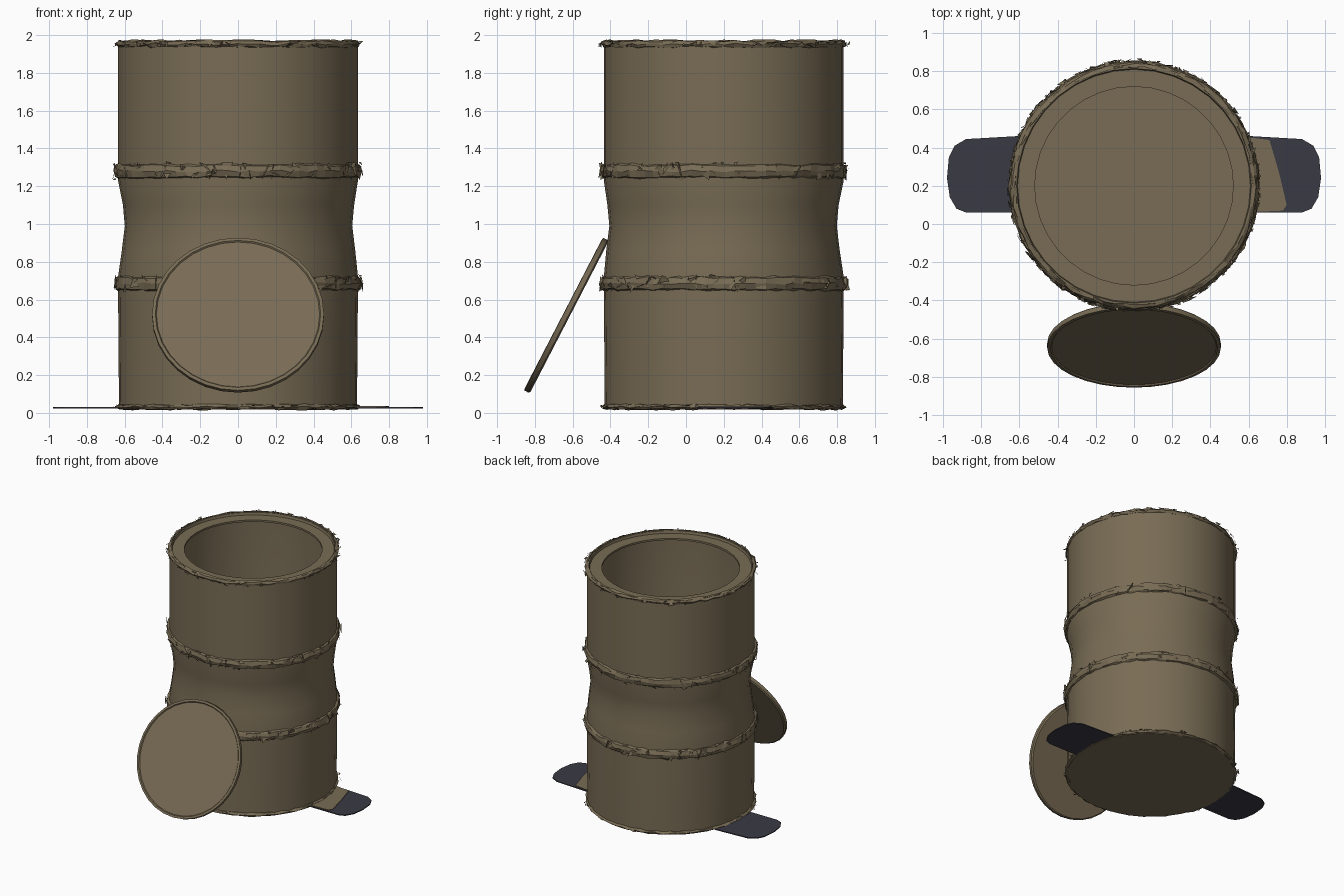
import bpy, bmesh, math, random
from mathutils import Matrix, Vector

random.seed(4)
old = bpy.data.objects.get("Cube")
if old:
    bpy.data.objects.remove(old, do_unlink=True)


def make_material(name, rgb):
    m = bpy.data.materials.new(name)
    m.use_nodes = True
    m.diffuse_color = (*rgb, 1)
    m.node_tree.nodes["Principled BSDF"].inputs["Base Color"].default_value = (*rgb, 1)
    return m


BROWN = make_material("weathered brown", (0.19, 0.15, 0.09))
DARK = make_material("dark slate", (0.042, 0.042, 0.058))
CENTRE = Vector((0, 0.2, 0))


def finish(bm, name, mat, smooth=True):
    bmesh.ops.recalc_face_normals(bm, faces=bm.faces)
    mesh = bpy.data.meshes.new(name)
    bm.to_mesh(mesh)
    bm.free()
    mesh.materials.append(mat)
    ob = bpy.data.objects.new(name, mesh)
    bpy.context.collection.objects.link(ob)
    if smooth:
        bpy.ops.object.select_all(action="DESELECT")
        ob.select_set(True)
        bpy.context.view_layer.objects.active = ob
        bpy.ops.object.shade_smooth_by_angle(angle=math.radians(35))
    return ob


def lathe(profile, sides, closed=False, jitter=0.0):
    """Spin (radius, z) points round z; radius 0 closes to a point."""
    bm = bmesh.new()
    rings = []
    for r, z in profile:
        if r == 0:
            rings.append([bm.verts.new((0, 0, z))] * sides)
            continue
        ring = []
        for i in range(sides):
            a = math.tau * i / sides
            rr = r + random.uniform(-jitter, jitter)
            zz = z + random.uniform(-jitter, jitter)
            ring.append(bm.verts.new((rr * math.cos(a), rr * math.sin(a), zz)))
        rings.append(ring)
    pairs = list(zip(rings, rings[1:]))
    if closed:
        pairs.append((rings[-1], rings[0]))
    for a, b in pairs:
        for i in range(sides):
            j = (i + 1) % sides
            corners = list(dict.fromkeys((a[i], a[j], b[j], b[i])))
            bm.faces.new(corners)
    return bm


# Barrel body: floor, pinched outer wall, recessed lip, inner wall and inner floor
body = lathe([(0, 0.017), (0.63, 0.017), (0.635, 0.66), (0.635, 0.72),
              (0.618, 0.86), (0.602, 0.99), (0.612, 1.1), (0.635, 1.23), (0.635, 1.3),
              (0.635, 1.965), (0.615, 1.965), (0.61, 1.945), (0.52, 1.945),
              (0.52, 1.93), (0.61, 1.93), (0.61, 1.26), (0.585, 1.0), (0.61, 0.7),
              (0.61, 0.05), (0, 0.05)], 36)
# Shallow dents round the waist
for v in body.verts:
    if 0.8 < v.co.z < 1.15:
        a = math.atan2(v.co.y, v.co.x)
        k = 1 + 0.008 * math.sin(3 * a + 0.6)
        v.co.x *= k
        v.co.y *= k
barrel = finish(body, "barrel_body", BROWN)
barrel.location = CENTRE

# Battered hoops and rims: (name, height, half height, outer radius)
for name, z, h, r in (("bottom_rim", 0.032, 0.014, 0.645), ("lower_hoop", 0.685, 0.042, 0.655),
                      ("upper_hoop", 1.28, 0.042, 0.655), ("top_rim", 1.952, 0.02, 0.645)):
    section = [(0.622, z - h), (r - 0.008, z - h * 0.7), (r, z), (r - 0.008, z + h * 0.7),
               (0.622, z + h)]
    hoop = finish(lathe(section, 72, True, 0.006), name, BROWN, smooth=False)
    hoop.location = CENTRE

# Small torn flakes of metal along each hoop and rim
flakes = bmesh.new()
for z, spread, count in ((0.685, 0.05, 110), (1.28, 0.05, 110), (1.952, 0.018, 80), (0.035, 0.01, 50)):
    for _ in range(count):
        a = random.uniform(0, math.tau)
        tri = []
        for _ in range(3):
            b = a + random.uniform(-0.06, 0.06)
            r = random.uniform(0.635, 0.668)
            tri.append(flakes.verts.new((r * math.cos(b), r * math.sin(b),
                                         z + random.uniform(-spread, spread))))
        flakes.faces.new(tri)
finish(flakes, "torn_metal_flakes", BROWN, smooth=False).location = CENTRE

# Lid leaning on the front of the barrel
lid = finish(lathe([(0, -0.016), (0.445, -0.016), (0.455, -0.008), (0.455, 0.018),
                    (0.438, 0.02), (0.432, 0.013), (0, 0.013)], 32), "leaning_lid", BROWN)
lean = math.atan2(0.83, 0.43)
lid.matrix_world = Matrix.Translation((0, -0.632, 0.515)) @ Matrix.Rotation(lean, 4, "X")


def plate(name, outline, z, thick, mat):
    bm = bmesh.new()
    face = bm.faces.new([bm.verts.new((x, y, z)) for x, y in outline])
    up = bmesh.ops.extrude_face_region(bm, geom=[face])["geom"]
    bmesh.ops.translate(bm, vec=(0, 0, thick),
                        verts=[g for g in up if isinstance(g, bmesh.types.BMVert)])
    return finish(bm, name, mat, smooth=False)


# Flat dark feet on either side
foot = [(0.55, 0.06), (0.88, 0.06), (0.93, 0.08), (0.965, 0.14), (0.98, 0.24),
        (0.97, 0.35), (0.94, 0.41), (0.88, 0.445), (0.62, 0.46), (0.55, 0.46)]
for name, side in (("left_foot", 1), ("right_foot", -1)):
    plate(name, [(side * x, y) for x, y in foot], 0.022, 0.008, DARK)

# Brown scrap lying over the left foot
plate("left_foot_scrap", [(0.55, 0.06), (0.78, 0.07), (0.8, 0.1), (0.76, 0.27),
                          (0.71, 0.44), (0.55, 0.46)], 0.031, 0.005, BROWN)
